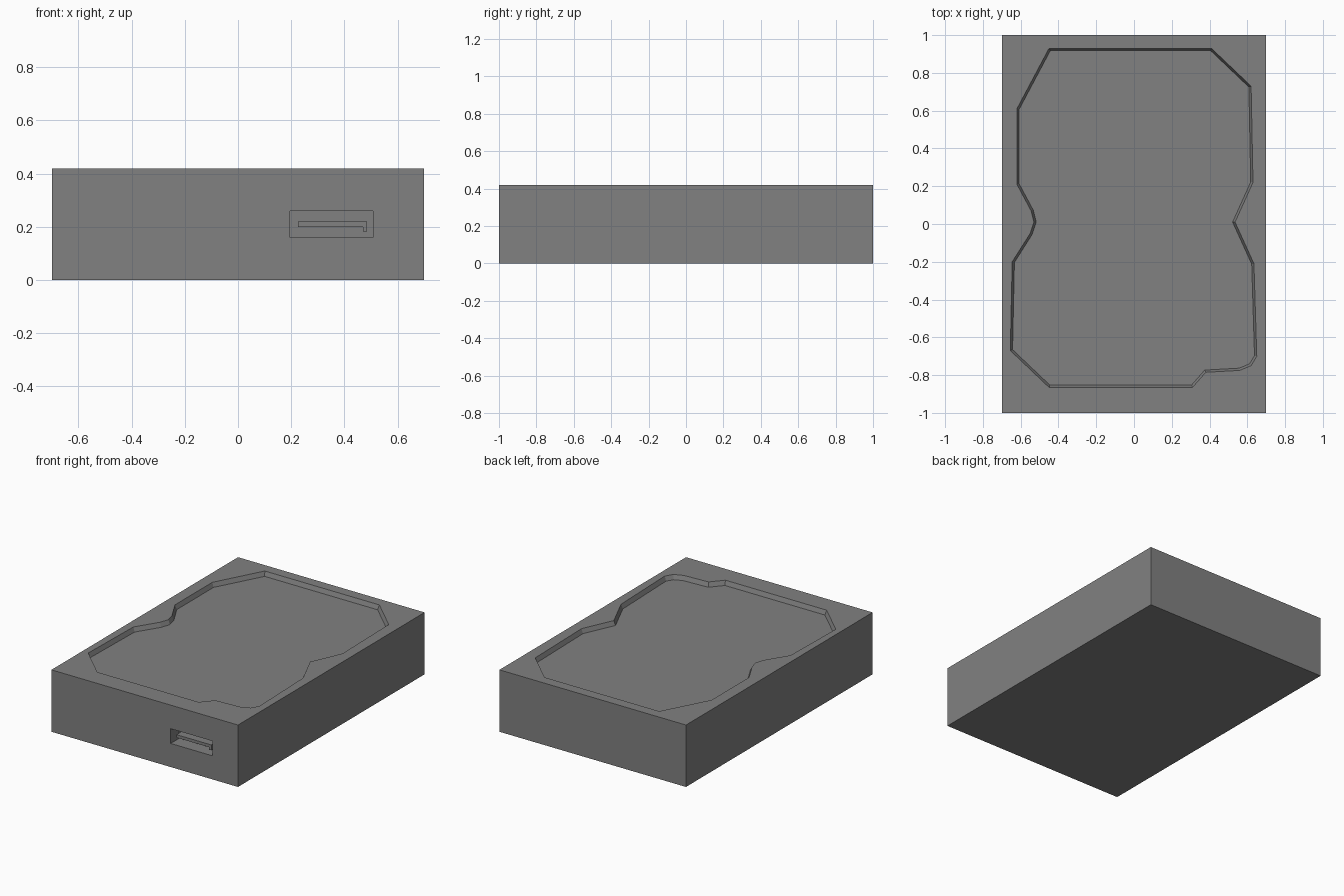
import bpy, bmesh
from mathutils import Vector

if "Cube" in bpy.data.objects:
    bpy.data.objects.remove(bpy.data.objects["Cube"])

grey = bpy.data.materials.new("case grey")
grey.diffuse_color = (0.22, 0.22, 0.22, 1)
grey.use_nodes = True
grey.node_tree.nodes["Principled BSDF"].inputs["Base Color"].default_value = grey.diffuse_color


def loft(name, low, high):
    """Closed solid between two matching loops of 3D points."""
    bm = bmesh.new()
    a = [bm.verts.new(p) for p in low]
    b = [bm.verts.new(p) for p in high]
    bm.faces.new(a[::-1])
    bm.faces.new(b)
    n = len(a)
    for i in range(n):
        j = (i + 1) % n
        bm.faces.new((a[i], a[j], b[j], b[i]))
    bmesh.ops.recalc_face_normals(bm, faces=bm.faces)
    me = bpy.data.meshes.new(name)
    bm.to_mesh(me)
    bm.free()
    me.materials.append(grey)
    ob = bpy.data.objects.new(name, me)
    bpy.context.collection.objects.link(ob)
    return ob


def box(name, x0, x1, y0, y1, z0, z1):
    loop = [(x0, y0), (x1, y0), (x1, y1), (x0, y1)]
    return loft(name, [(x, y, z0) for x, y in loop], [(x, y, z1) for x, y in loop])


def inset(pts, d):
    """Offset a clockwise outline inwards by d."""
    out = []
    for i, p in enumerate(pts):
        e1 = (Vector(p) - Vector(pts[i - 1])).normalized()
        e2 = (Vector(pts[(i + 1) % len(pts)]) - Vector(p)).normalized()
        n1, n2 = Vector((e1.y, -e1.x)), Vector((e2.y, -e2.x))
        out.append(Vector(p) + (n1 + n2) * d / (1 + n1.dot(n2)))
    return out


def cut(target, cutter):
    mod = target.modifiers.new("cut", 'BOOLEAN')
    mod.operation, mod.solver, mod.object = 'DIFFERENCE', 'EXACT', cutter
    bpy.context.view_layer.objects.active = target
    bpy.ops.object.modifier_apply(modifier=mod.name)
    bpy.data.objects.remove(cutter)


# Main case
TOP = 0.42
case = box("drive_case", -0.7, 0.7, -1, 1, 0, TOP)

# Shallow lid recess with slightly sloping walls
outline = [(-0.45, 0.93), (0.41, 0.93), (0.62, 0.73), (0.63, 0.22), (0.535, 0.01),
           (0.635, -0.21), (0.65, -0.70), (0.62, -0.75), (0.56, -0.775), (0.38, -0.785),
           (0.31, -0.865), (-0.45, -0.865), (-0.655, -0.67), (-0.645, -0.20),
           (-0.55, -0.05), (-0.53, 0.01), (-0.545, 0.07), (-0.62, 0.21), (-0.62, 0.61)]
depth, slope = 0.03, 0.012
cut(case, loft("recess_cutter",
               [(x, y, TOP - depth) for x, y in inset(outline, slope)],
               [(x, y, TOP + depth) for x, y in inset(outline, -slope)]))

# Socket pocket in the front
cut(case, box("socket_cutter", 0.195, 0.508, -1.1, -0.91, 0.16, 0.26))

# L-shaped contact tongue inside the socket
profile = [(0.225, 0.20), (0.47, 0.20), (0.47, 0.183), (0.486, 0.183), (0.486, 0.22), (0.225, 0.22)]
loft("socket_tongue", [(x, -0.98, z) for x, z in profile], [(x, -0.909, z) for x, z in profile])
